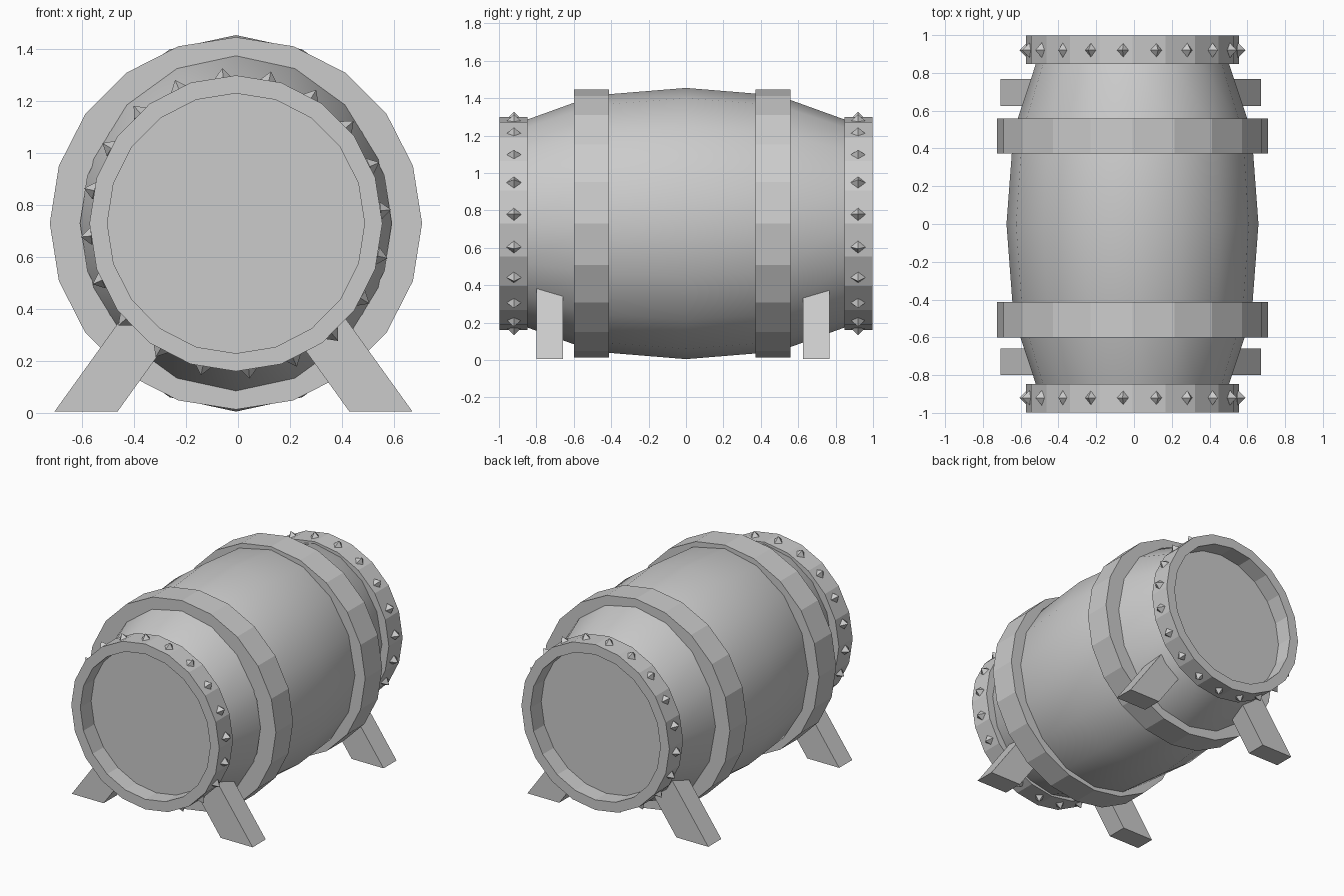
import bpy
from math import sin, cos, pi, radians

if "Cube" in bpy.data.objects:
    bpy.data.objects.remove(bpy.data.objects["Cube"])

CX, CZ = -0.008, 0.73   # barrel axis position


def make(name, verts, faces, smooth=False):
    me = bpy.data.meshes.new(name)
    me.from_pydata(verts, [], faces)
    ob = bpy.data.objects.new(name, me)
    bpy.context.collection.objects.link(ob)
    bpy.context.view_layer.objects.active = ob
    ob.select_set(True)
    bpy.ops.object.mode_set(mode='EDIT')
    bpy.ops.mesh.select_all(action='SELECT')
    bpy.ops.mesh.normals_make_consistent(inside=False)
    bpy.ops.object.mode_set(mode='OBJECT')
    if smooth:
        bpy.ops.object.shade_smooth_by_angle(angle=radians(35))
    ob.select_set(False)
    return ob


def lathe(name, profile, sides, closed, sx=1.0, sz=1.0, smooth=False):
    """Spin (radius, y) points about the barrel axis; closed = ring, else capped."""
    n = len(profile)
    verts = [(CX + sx * r * cos(2 * pi * k / sides), y,
              CZ + sz * r * sin(2 * pi * k / sides))
             for r, y in profile for k in range(sides)]
    faces = []
    for i in range(n if closed else n - 1):
        a, b = i * sides, (i + 1) % n * sides
        for k in range(sides):
            m = (k + 1) % sides
            faces.append((a + k, a + m, b + m, b + k))
    if not closed:
        faces += [tuple(range(sides)), tuple(range((n - 1) * sides, n * sides))]
    return make(name, verts, faces, smooth)


def hoop(name, r_in, r_out, y0, y1, sx, sz):
    return lathe(name, [(r_in, y0), (r_out, y0), (r_out, y1), (r_in, y1)],
                 20, True, sx, sz)


# bulging body, slightly narrower than tall
lathe("barrel_body", [(0.548, -0.87), (0.685, -0.49), (0.725, 0),
                      (0.685, 0.49), (0.548, 0.87)], 16, False, sx=0.92, smooth=True)

# wide middle bands
hoop("front_band", 0.60, 0.717, -0.60, -0.412, 1.0, 1.0)
hoop("back_band", 0.60, 0.717, 0.372, 0.558, 1.0, 1.0)

for name, s in (("front", -1), ("back", 1)):
    # end rim and recessed lid
    hoop(name + "_rim", 0.498, 0.567, s * 0.848, s * 0.998, 0.995, 1.005)
    lathe(name + "_lid", [(0.53, s * 0.86), (0.53, s * 0.88)], 20, False)

    # diamond studs around the rim
    verts, faces = [], []
    for k in range(20):
        a = radians(5 + 18 * k)
        u, t = (cos(a), sin(a)), (-sin(a), cos(a))
        o = len(verts)
        for dr, dt, dy in ((0.04, 0, 0), (0, 0.034, 0), (0, 0, 0.04),
                           (0, -0.034, 0), (0, 0, -0.04), (-0.04, 0, 0)):
            r = 0.56 + dr
            verts.append((CX + r * u[0] + dt * t[0], s * 0.92 + dy,
                          CZ + r * u[1] + dt * t[1]))
        for i in range(4):
            p, q = o + 1 + i, o + 1 + (i + 1) % 4
            faces += [(o, p, q), (o + 5, q, p)]
    make(name + "_studs", verts, faces)

    # slanted feet
    y0, y1 = (-0.80, -0.658) if s < 0 else (0.625, 0.767)
    for side, d, x in (("left", -1, -0.707), ("right", 1, 0.672)):
        w, lean, h = 0.243, 0.32, 0.45
        quad = [(x, 0.005), (x - d * w, 0.005),
                (x - d * (w + lean), h), (x - d * lean, h)]
        make(f"{name}_{side}_foot",
             [(px, y, pz) for y in (y0, y1) for px, pz in quad],
             [(0, 1, 2, 3), (7, 6, 5, 4)] +
             [(i, (i + 1) % 4, (i + 1) % 4 + 4, i + 4) for i in range(4)])
